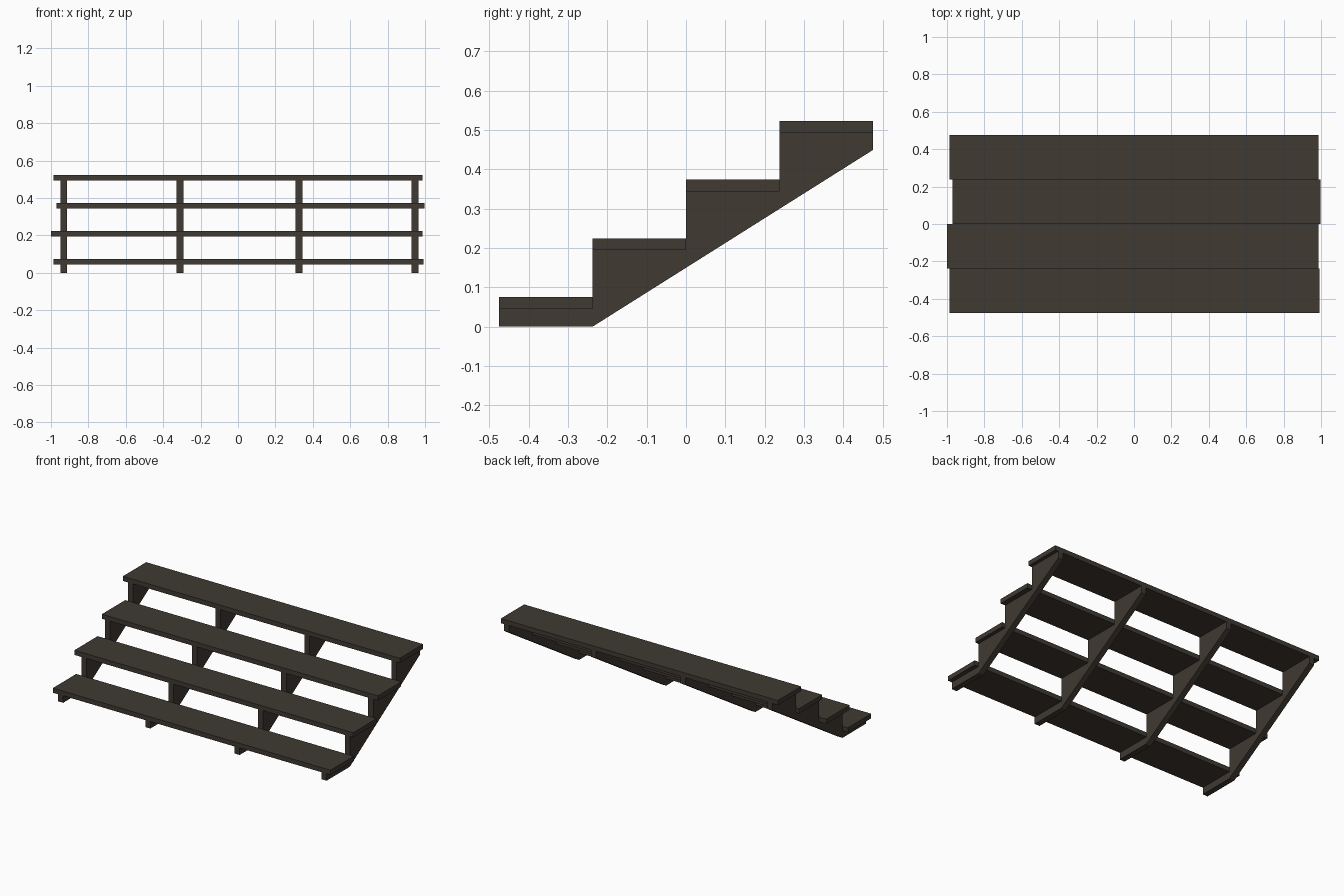
import bpy, bmesh

if "Cube" in bpy.data.objects:
    bpy.data.objects.remove(bpy.data.objects["Cube"])

wood = bpy.data.materials.new("dark brown wood")
wood.diffuse_color = (0.050, 0.041, 0.032, 1)
wood.use_nodes = True
wood.node_tree.nodes["Principled BSDF"].inputs["Base Color"].default_value = wood.diffuse_color

DEPTH = 0.2375      # tread depth
THICK = 0.03        # tread thickness
FRONT = -2 * DEPTH
TOPS = [0.075, 0.2245, 0.374, 0.523]


def extrude_x(name, profile, x0, x1):
    """Extrude a (y, z) outline along x."""
    bm = bmesh.new()
    face = bm.faces.new([bm.verts.new((x0, y, z)) for y, z in profile])
    ext = bmesh.ops.extrude_face_region(bm, geom=[face])
    verts = [g for g in ext["geom"] if isinstance(g, bmesh.types.BMVert)]
    bmesh.ops.translate(bm, verts=verts, vec=(x1 - x0, 0, 0))
    bmesh.ops.recalc_face_normals(bm, faces=bm.faces)
    mesh = bpy.data.meshes.new(name)
    bm.to_mesh(mesh)
    bm.free()
    mesh.materials.append(wood)
    obj = bpy.data.objects.new(name, mesh)
    bpy.context.collection.objects.link(obj)


# Treads: planks with slightly uneven ends
ends = [(-0.987, 0.992), (-1.0, 0.987), (-0.97, 0.997), (-0.987, 0.987)]
for i, (x0, x1) in enumerate(ends):
    y0, y1 = FRONT + i * DEPTH, FRONT + (i + 1) * DEPTH
    z0, z1 = TOPS[i] - THICK, TOPS[i]
    extrude_x(f"tread_{i + 1}", [(y0, z0), (y1, z0), (y1, z1), (y0, z1)], x0, x1)

# Stringers: sawtooth boards with a sloped underside
outline = [(FRONT, 0), (FRONT + DEPTH, 0), (-FRONT, 0.449)]
for i in reversed(range(4)):
    z = TOPS[i] - THICK
    outline += [(FRONT + (i + 1) * DEPTH, z), (FRONT + i * DEPTH, z)]
for i, x in enumerate([-0.931, -0.31, 0.326, 0.946]):
    extrude_x(f"stringer_{i + 1}", outline, x - 0.018, x + 0.018)
